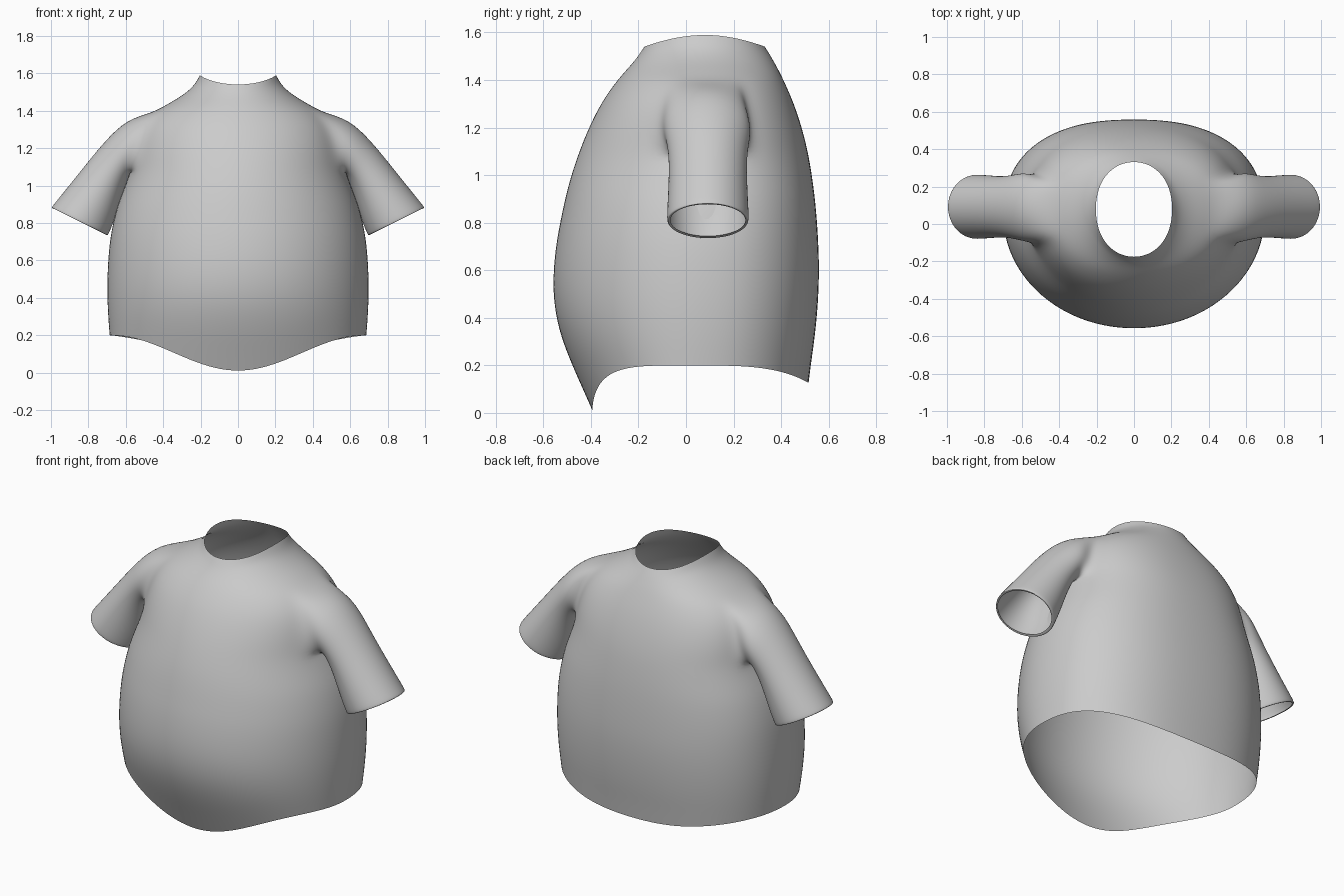
import bpy, bmesh, math
from mathutils import Vector

if "Cube" in bpy.data.objects:
    bpy.data.objects.remove(bpy.data.objects["Cube"])

# torso profile: height, half width, front y, back y
PROFILE = [
    (0.00, .670, -.392, .500), (0.10, .680, -.436, .515), (0.20, .690, -.482, .527),
    (0.30, .698, -.525, .542), (0.40, .703, -.553, .553), (0.50, .703, -.564, .560),
    (0.60, .698, -.562, .563), (0.70, .690, -.552, .560), (0.80, .672, -.533, .554),
    (0.90, .645, -.512, .545), (1.00, .605, -.486, .532), (1.10, .570, -.452, .515),
    (1.20, .560, -.412, .490), (1.30, .530, -.362, .457), (1.36, .495, -.322, .430),
    (1.40, .445, -.290, .412), (1.44, .370, -.255, .392), (1.48, .300, -.218, .370),
    (1.52, .250, -.190, .346), (1.54, .232, -.177, .333), (1.59, .205, -.165, .320)]
LEVELS = [.2, .28, .36, .45, .54, .63, .72, .81, .90, .99, 1.08, 1.16, 1.24, 1.32, 1.39,
          1.435, 1.475, 1.515, 1.55, 1.59]
N = 32
HOLE_LOW, HOLE_HIGH = 10, 14      # rows framing each armhole


def profile(z):
    z = min(max(z, 0), 1.59)
    for a, b in zip(PROFILE, PROFILE[1:]):
        if z <= b[0]:
            t = (z - a[0]) / (b[0] - a[0])
            return [p + (q - p) * t for p, q in zip(a[1:], b[1:])]


def torso_point(row, i):
    th = 2 * math.pi * i / N
    c, s = math.cos(th), math.sin(th)
    z = LEVELS[row]
    # dipped hem, fading out upwards; dipped neckline, fading out downwards
    hem = -.195 * abs(s) ** 5 if s < 0 else -.075 * s ** 3
    z += hem * max(0, 1 - row / 6)
    z -= .05 * s * s * max(0, 1 - (len(LEVELS) - 1 - row) / 4)
    w, front, back = profile(z)
    mid = .03 + .05 * min(1, max(0, z - .2) / 1.2)
    n = 2.0
    if s > 0:
        n = 2.4 - .4 * min(1, max(0, (z - 1.2) / .35))
    x = math.copysign(abs(c) ** (2 / n), c) * w
    y = mid + abs(s) ** (2 / n) * ((back - mid) if s > 0 else (front - mid))
    return Vector((x, y, z))


bm = bmesh.new()
rows = [[bm.verts.new(torso_point(r, i)) for i in range(N)] for r in range(len(LEVELS))]

# torso skin, leaving both armholes open
hole_cols = {30, 31, 0, 1, 14, 15, 16, 17}
for r in range(len(LEVELS) - 1):
    for i in range(N):
        if HOLE_LOW <= r < HOLE_HIGH and i in hole_cols:
            continue
        j = (i + 1) % N
        bm.faces.new((rows[r][i], rows[r][j], rows[r + 1][j], rows[r + 1][i]))

# sleeve rings: top (x, z), bottom (x, z), half depth in y
SLEEVE = [((.595, 1.355), (.580, 1.055), .185), ((.71, 1.24), (.605, .985), .166),
          ((.80, 1.13), (.632, .90), .163), ((.90, 1.005), (.662, .81), .168),
          ((.985, .90), (.690, .745), .172), ((1.0, .88), (.697, .730), .170),
          ((.985, .878), (.712, .743), .158)]
# armhole outline, clockwise from its top middle (row, column)
LOOP = [(4, 0), (4, 1), (4, 2), (3, 2), (2, 2), (1, 2), (0, 2), (0, 1),
        (0, 0), (0, -1), (0, -2), (1, -2), (2, -2), (3, -2), (4, -2), (4, -1)]
for side in (1, -1):
    base = 0 if side > 0 else N // 2
    ring = [rows[HOLE_LOW + r][(base + side * c) % N] for r, c in LOOP]
    for top, bottom, depth in SLEEVE:
        t, b = Vector((top[0], 0, top[1])), Vector((bottom[0], 0, bottom[1]))
        new = []
        for k in range(16):
            a = 2 * math.pi * k / 16
            p = (t + b) / 2 + (t - b) / 2 * math.cos(a) * 1.02
            p.y = .092 + depth * 1.025 * math.sin(a)
            p.x *= side
            new.append(bm.verts.new(p))
        for k in range(16):
            m = (k + 1) % 16
            bm.faces.new((ring[k], ring[m], new[m], new[k]))
        ring = new

bmesh.ops.recalc_face_normals(bm, faces=bm.faces[:])
for f in bm.faces:
    f.smooth = True
mesh = bpy.data.meshes.new("shirt")
bm.to_mesh(mesh)
bm.free()
shirt = bpy.data.objects.new("shirt", mesh)
bpy.context.collection.objects.link(shirt)
sub = shirt.modifiers.new("smooth_cloth", 'SUBSURF')
sub.levels = sub.render_levels = 2
